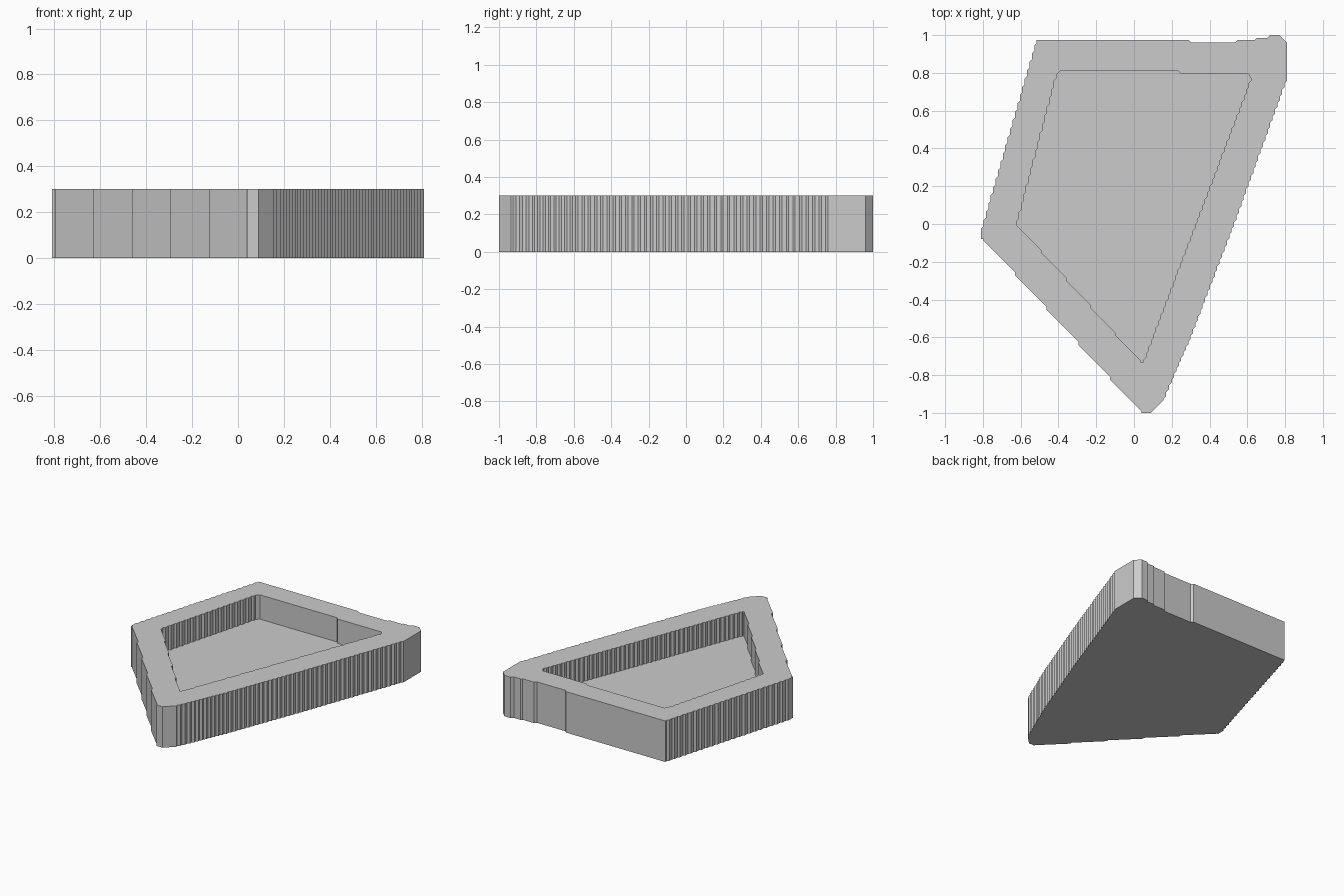
import bpy
import bmesh
from mathutils import Vector

cube = bpy.data.objects.get("Cube")
if cube:
    bpy.data.objects.remove(cube, do_unlink=True)

HEIGHT, FLOOR = 0.3, 0.122

grey = bpy.data.materials.new("light grey")
grey.use_nodes = True
colour = (0.6, 0.6, 0.6, 1)
grey.diffuse_color = colour
grey.node_tree.nodes["Principled BSDF"].inputs["Base Color"].default_value = colour


def stepped(a, b, steps):
    """Points of a staircase from a to b: straight runs joined by 45 degree nicks."""
    d = (b - a) / steps
    diag = min(abs(d.x), abs(d.y))
    nick = Vector((diag if d.x > 0 else -diag, diag if d.y > 0 else -diag))
    run = d - nick
    points = []
    for i in range(steps):
        p = a + d * i + run / 2
        points += [p, p + nick]
    return points


def outline(corners):
    """Closed outline; the third value is the stair count of the edge that follows."""
    points = []
    for i, (x, y, steps) in enumerate(corners):
        a = Vector((x, y))
        b = Vector(corners[(i + 1) % len(corners)][:2])
        points.append(a)
        if steps:
            points += stepped(a, b, steps)
    return points


# Outer outline, counter-clockwise from the front tip
outer = outline([
    (0.04, -1, 0), (0.09, -1, 0), (0.155, -0.935, 3), (0.2, -0.83, 8),
    (0.3, -0.6, 18), (0.53, 0, 22), (0.81, 0.77, 0), (0.81, 0.96, 0),
    (0.77, 1, 0), (0.72, 1, 0), (0.705, 0.985, 0), (0.65, 0.985, 0),
    (0.64, 0.975, 0), (0.55, 0.975, 0), (0.535, 0.96, 0), (0.305, 0.96, 0),
    (0.29, 0.975, 0), (-0.515, 0.975, 23), (-0.81, -0.04, 0),
    (-0.81, -0.08, 0), (-0.797, -0.08, 5),
])

# Recess outline
inner = outline([
    (0.035, -0.73, 0), (0.05, -0.73, 44), (0.62, 0.77, 0), (0.605, 0.795, 0),
    (0.25, 0.795, 0), (0.235, 0.81, 0), (-0.39, 0.81, 0), (-0.41, 0.79, 17),
    (-0.62, 0, 5),
])

bm = bmesh.new()


def ring(points, z):
    return [bm.verts.new((p.x, p.y, z)) for p in points]


def wall(low, high):
    for i in range(len(low)):
        j = (i + 1) % len(low)
        bm.faces.new((low[i], low[j], high[j], high[i]))


# Outer wall and underside
base, rim_out = ring(outer, 0), ring(outer, HEIGHT)
bm.faces.new(base)
wall(base, rim_out)

# Recess wall and floor
floor, rim_in = ring(inner, FLOOR), ring(inner, HEIGHT)
bm.faces.new(floor)
wall(floor, rim_in)

# Flat top of the rim
rim_edges = [bm.edges.get((r[i - 1], r[i])) for r in (rim_out, rim_in) for i in range(len(r))]
bmesh.ops.triangle_fill(bm, edges=rim_edges, use_beauty=True, normal=(0, 0, 1))
bmesh.ops.recalc_face_normals(bm, faces=bm.faces)

mesh = bpy.data.meshes.new("tray")
bm.to_mesh(mesh)
bm.free()
mesh.materials.append(grey)
tray = bpy.data.objects.new("tray", mesh)
bpy.context.scene.collection.objects.link(tray)
